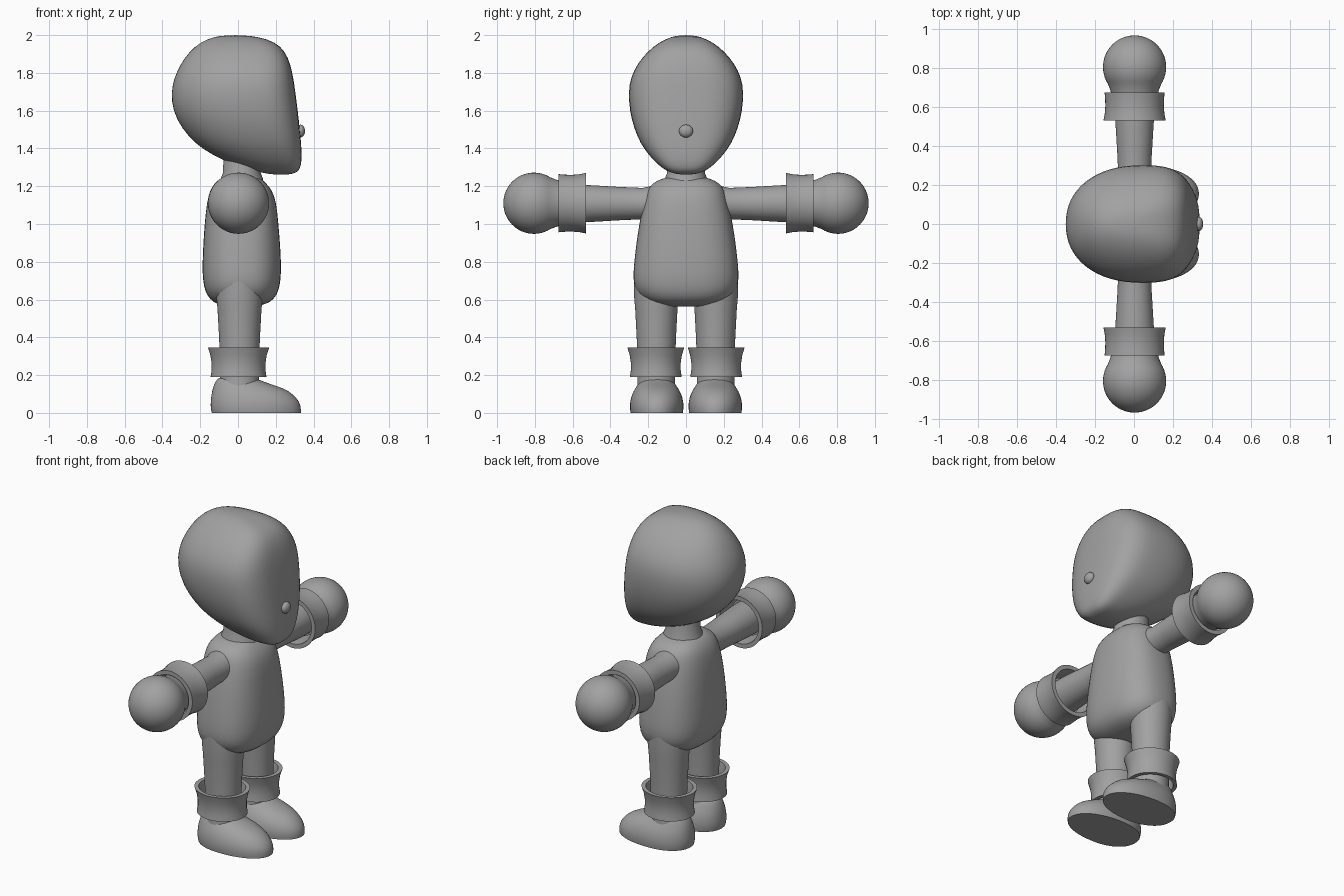
import bpy, bmesh, math
from mathutils import Vector

if "Cube" in bpy.data.objects:
    bpy.data.objects.remove(bpy.data.objects["Cube"])

grey = bpy.data.materials.new("plain grey")
grey.diffuse_color = (0.36, 0.36, 0.36, 1)
grey.use_nodes = True
grey.node_tree.nodes["Principled BSDF"].inputs["Base Color"].default_value = grey.diffuse_color


def finish(bm, name, mirror=False, subdiv=0, sharp=40):
    bmesh.ops.recalc_face_normals(bm, faces=bm.faces[:])
    for f in bm.faces:
        f.smooth = True
    for e in bm.edges:
        e.smooth = e.calc_face_angle(0) < math.radians(sharp)
    me = bpy.data.meshes.new(name)
    bm.to_mesh(me)
    bm.free()
    ob = bpy.data.objects.new(name, me)
    bpy.context.collection.objects.link(ob)
    me.materials.append(grey)
    if mirror:
        m = ob.modifiers.new("other side", 'MIRROR')
        m.use_axis = (False, True, False)
        m.use_mirror_merge = False
    if subdiv:
        s = ob.modifiers.new("smooth", 'SUBSURF')
        s.levels = s.render_levels = subdiv
    return ob


def skin(bm, rings, closed=False):
    """Bridge a list of point rings; cap the ends unless the loop is closed."""
    vs = [[bm.verts.new(p) for p in r] for r in rings]
    n = len(vs[0])
    pairs = list(zip(vs, vs[1:])) + ([(vs[-1], vs[0])] if closed else [])
    for a, b in pairs:
        for i in range(n):
            j = (i + 1) % n
            bm.faces.new((a[i], a[j], b[j], b[i]))
    if not closed:
        bm.faces.new(vs[0])
        bm.faces.new(vs[-1])
    return vs


def section(z, back, front, half, split, p_back, p_front, y0=0, n=32):
    """Horizontal rounded section, with its own roundness at back and front."""
    mid = back + split * (front - back)
    pts = []
    for i in range(n):
        t = 2 * math.pi * i / n
        c, s = math.cos(t), math.sin(t)
        p, a = (p_front, front - mid) if c > 0 else (p_back, mid - back)
        pts.append(Vector((mid + math.copysign(a * abs(c) ** (2 / p), c),
                           y0 + math.copysign(half * abs(s) ** (2 / p), s), z)))
    return pts


def lathe(name, profile, axis, centre, closed=False, mirror=True, stretch=1, n=48):
    """Turn (radius, position) pairs about a y or z axis."""
    rings = []
    for r, h in profile:
        ring = []
        for i in range(n):
            t = 2 * math.pi * i / n
            u, v = r * stretch * math.cos(t), r * math.sin(t)
            ring.append(Vector((centre[0] + u, h, centre[1] + v) if axis == 'y'
                               else (centre[0] + u, centre[1] + v, h)))
        rings.append(ring)
    bm = bmesh.new()
    skin(bm, rings, closed)
    return finish(bm, name, mirror)


# Head: flat face towards +x, sloping jaw, round back (z, back, front, half width)
head = [(1.261, .19, .27, .03), (1.272, .12, .313, .085), (1.295, .035, .33, .125),
        (1.335, -.08, .338, .172), (1.40, -.195, .337, .225), (1.46, -.262, .332, .258),
        (1.55, -.328, .323, .290), (1.65, -.357, .311, .305), (1.74, -.350, .299, .303),
        (1.81, -.325, .287, .280), (1.88, -.285, .267, .235), (1.94, -.232, .230, .175),
        (1.98, -.165, .160, .110), (2.0, -.09, .05, .045)]
bm = bmesh.new()
skin(bm, [section(z, b, f, w, .6, 2.2, 3.0) for z, b, f, w in head])
finish(bm, "head", subdiv=1, sharp=120)

# Nose
bm = bmesh.new()
bmesh.ops.create_uvsphere(bm, u_segments=24, v_segments=14, radius=1)
for v in bm.verts:
    v.co = Vector((.331 + .024 * v.co.x, .037 * v.co.y, 1.492 + .034 * v.co.z))
finish(bm, "nose")

# Neck
lathe("neck", [(.12, 1.19), (.112, 1.24), (.10, 1.27), (.095, 1.38)], 'z', (.02, 0), mirror=False)

# Torso
torso = [(.562, -.05, .08, .10), (.568, -.09, .12, .15), (.585, -.13, .172, .205),
         (.62, -.165, .205, .25), (.67, -.182, .222, .277), (.74, -.190, .230, .281),
         (.85, -.187, .227, .270), (1.0, -.178, .215, .25), (1.12, -.165, .203, .222),
         (1.18, -.148, .180, .206), (1.215, -.125, .15, .18), (1.238, -.10, .125, .135),
         (1.25, -.07, .10, .09)]
bm = bmesh.new()
skin(bm, [section(z, b, f, w, .5, 2.5, 2.5) for z, b, f, w in torso])
finish(bm, "torso", subdiv=1, sharp=120)

# Arms, widening to the wrist, with a soft shoulder
lathe("arm", [(.10, .12), (.092, .19), (.083, .23), (.088, .35), (.10, .55), (.10, .68)],
      'y', (.003, 1.108))

# Hands: ball with a short wrist inside the cuff
R, C = .162, .805
ball = [(R * math.sin(a), C - R * math.cos(a))
        for a in [math.radians(58 + (179 - 58) * i / 20) for i in range(21)]]
lathe("hand", [(.112, .61), (.116, .65), (.124, .685)] + ball, 'y', (.003, 1.11))

# Wrist cuffs: waisted hollow bands
lathe("wrist_cuff", [(.160, .53), (.153, .565), (.150, .605), (.151, .64), (.154, .675),
                     (.128, .675), (.125, .605), (.134, .53)], 'y', (.003, 1.11), closed=True)

# Legs
lathe("leg", [(.108, .10), (.10, .15), (.10, .28), (.104, .40), (.112, .55), (.118, .62), (.118, .70)],
      'z', (.008, .157), stretch=1.04)

# Ankle cuffs
lathe("ankle_cuff", [(.137, .19), (.132, .225), (.132, .265), (.138, .305), (.150, .345),
                     (.127, .345), (.112, .265), (.116, .19)], 'z', (.003, .16),
      closed=True, stretch=1.08)

# Shoes: flat sole, high heel side, low rounded toe
shoe = [(0, -.14, .334, .139), (.025, -.146, .335, .143), (.06, -.146, .327, .142),
        (.10, -.141, .292, .131), (.13, -.134, .245, .114), (.155, -.125, .165, .097),
        (.175, -.113, .11, .085), (.19, -.10, .09, .07)]
bm = bmesh.new()
rings = skin(bm, [section(z, b, f, w, .45, 2.2, 2.1, y0=.155) for z, b, f, w in shoe])
crease = bm.edges.layers.float.new("crease_edge")
for e in bm.edges:
    if all(v.co.z < .001 for v in e.verts):
        e[crease] = 1
finish(bm, "shoe", mirror=True, subdiv=1, sharp=60)
